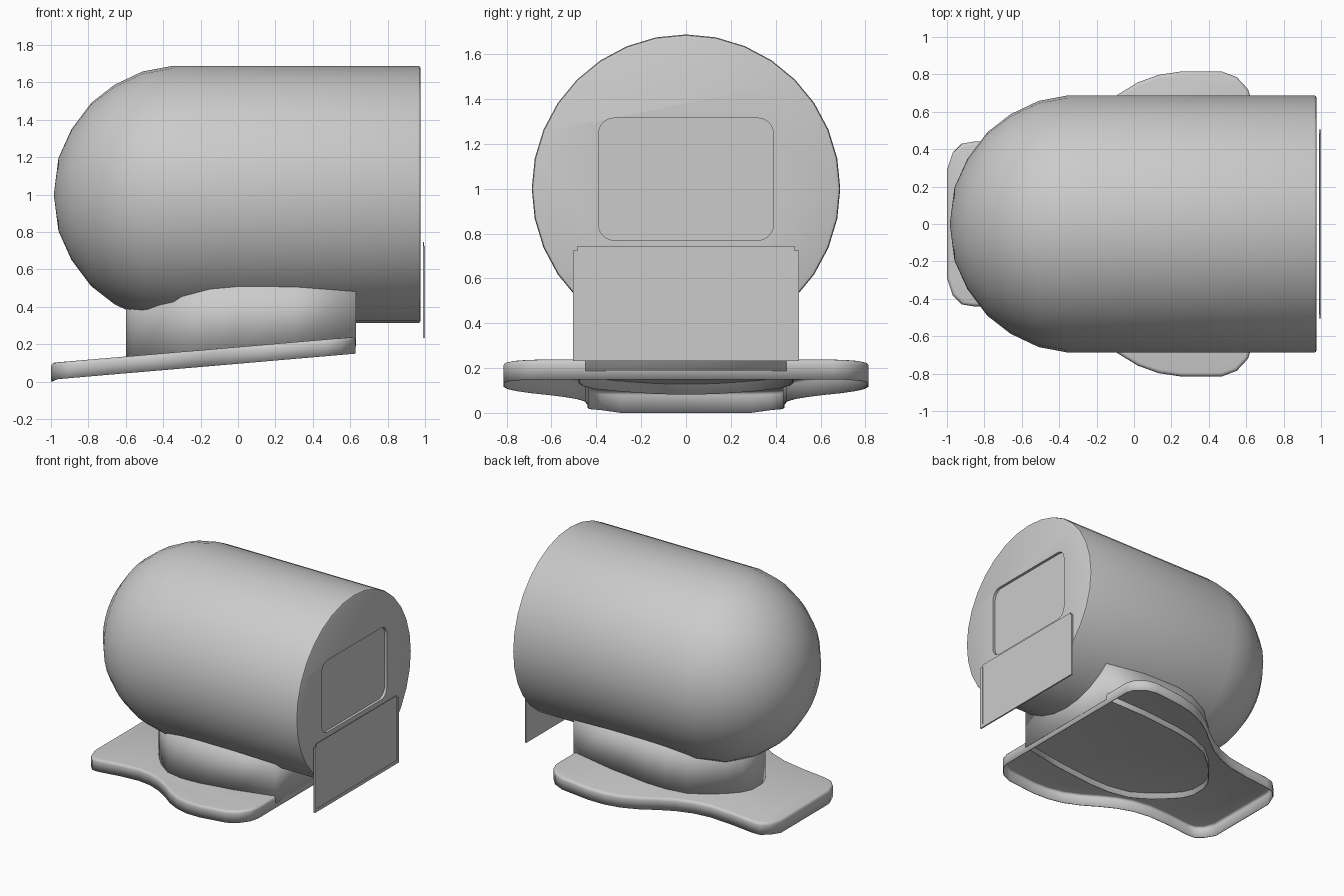
import bpy, bmesh, math

if "Cube" in bpy.data.objects:
    bpy.data.objects.remove(bpy.data.objects["Cube"])

grey = bpy.data.materials.new("plain grey")
grey.diffuse_color = (0.6, 0.6, 0.6, 1)
grey.use_nodes = True
grey.node_tree.nodes["Principled BSDF"].inputs["Base Color"].default_value = grey.diffuse_color


def slope(x):
    """Height of the tilted lower rim of the foot."""
    return 0.01 + (x + 1.0) * 0.0855


def smooth(ob, angle):
    bpy.ops.object.select_all(action='DESELECT')
    ob.select_set(True)
    bpy.context.view_layer.objects.active = ob
    bpy.ops.object.shade_smooth_by_angle(angle=math.radians(angle))


def finish(name, bm, angle=35):
    bmesh.ops.recalc_face_normals(bm, faces=bm.faces)
    me = bpy.data.meshes.new(name)
    bm.to_mesh(me)
    bm.free()
    ob = bpy.data.objects.new(name, me)
    bpy.context.collection.objects.link(ob)
    me.materials.append(grey)
    smooth(ob, angle)
    return ob


def prism(points, low, high):
    """Solid between two loops; low and high map a 2D point to 3D."""
    bm = bmesh.new()
    a = [bm.verts.new(low(*p)) for p in points]
    b = [bm.verts.new(high(*p)) for p in points]
    n = len(points)
    bottom = bm.faces.new(a)
    top = bm.faces.new(b)
    for i in range(n):
        j = (i + 1) % n
        bm.faces.new((a[i], a[j], b[j], b[i]))
    return bm, bottom, top


def mirrored(half):
    return half + [(x, -y) for x, y in reversed(half)]


def shell(ob, thickness):
    """Give an open sheet a thin wall on its inner side."""
    mod = ob.modifiers.new("wall", 'SOLIDIFY')
    mod.thickness = thickness
    mod.offset = -1


# Body: round housing with domed rear, turned about the x axis
profile = [(-0.985, 0), (-0.96, 0.195), (-0.89, 0.35), (-0.785, 0.49),
           (-0.66, 0.587), (-0.51, 0.658), (-0.35, 0.688), (0.962, 0.688),
           (0.972, 0.684), (0.977, 0.672), (0.977, 0)]
bm = bmesh.new()
SEG = 32
rings = []
for x, r in profile[1:-1]:
    rings.append([bm.verts.new((x, r * math.sin(2 * math.pi * k / SEG),
                                1 + r * math.cos(2 * math.pi * k / SEG)))
                  for k in range(SEG)])
tip = bm.verts.new((profile[0][0], 0, 1))
for k in range(SEG):
    j = (k + 1) % SEG
    bm.faces.new((tip, rings[0][k], rings[0][j]))
    for a, b in zip(rings, rings[1:]):
        bm.faces.new((a[k], b[k], b[j], a[j]))
bm.faces.new(rings[-1])
body = finish("body", bm)

# Recessed rounded window in the flat end
R = 0.07
window = []
for cy, cz, a0 in ((0.32, 1.245, 0), (-0.32, 1.245, 90),
                   (-0.32, 0.84, 180), (0.32, 0.84, 270)):
    for s in range(7):
        t = math.radians(a0 + 15 * s)
        window.append((cy + R * math.cos(t), cz + R * math.sin(t)))
bm, _, _ = prism(window, lambda y, z: (0.957, y, z), lambda y, z: (1.1, y, z))
cutter = finish("cutter", bm)
cutter.hide_render = True
mod = body.modifiers.new("cut", 'BOOLEAN')
mod.operation = 'DIFFERENCE'
mod.solver = 'EXACT'
mod.object = cutter
smooth(body, 35)
bpy.ops.object.modifier_apply(modifier=mod.name)
bpy.data.objects.remove(cutter)
smooth(body, 35)

# Neck: tube from inside the hollow foot up into the body
neck_half = [(0.631, 0.447), (0.3, 0.478), (0.0, 0.48), (-0.15, 0.463),
             (-0.3, 0.415), (-0.42, 0.32), (-0.51, 0.22), (-0.57, 0.14),
             (-0.6, 0.06)]
bm, bottom, top = prism(mirrored(neck_half), lambda x, y: (x, y, slope(x) + 0.038),
                        lambda x, y: (x, y, 0.56))
bmesh.ops.delete(bm, geom=[bottom, top], context='FACES_ONLY')
shell(finish("neck", bm), 0.006)

# Foot: tilted hollow shell, open below, with front wings and a narrow tail
foot_half = [(0.628, 0.66), (0.61, 0.72), (0.55, 0.785), (0.47, 0.815),
             (0.25, 0.815), (0.13, 0.797), (0.02, 0.757), (-0.09, 0.69),
             (-0.19, 0.61), (-0.29, 0.54), (-0.4, 0.485), (-0.52, 0.452),
             (-0.68, 0.44), (-0.86, 0.44), (-0.92, 0.43), (-0.97, 0.38),
             (-1.0, 0.29)]
bm, bottom, top = prism(mirrored(foot_half),
                        lambda x, y: (x, y, slope(x) - 0.01 * (x < -0.99)),
                        lambda x, y: (x, y, slope(x) + 0.09))
bmesh.ops.delete(bm, geom=[bottom], context='FACES_ONLY')
bmesh.ops.bevel(bm, geom=list(top.edges), offset=0.02, segments=3,
                profile=0.5, affect='EDGES')
shell(finish("foot", bm, 40), 0.006)


# Front plate with thin rails on the sides and bottom
def box(name, lo, hi):
    bm = bmesh.new()
    bmesh.ops.create_cube(bm, size=1)
    for v in bm.verts:
        v.co = [lo[i] if v.co[i] < 0 else hi[i] for i in range(3)]
    finish(name, bm)


box("front_plate", (0.989, -0.485, 0.24), (0.995, 0.485, 0.745))
box("plate_bottom_rail", (0.989, -0.48, 0.232), (1.0, 0.48, 0.255))
for side, y in (("left", -0.492), ("right", 0.492)):
    box("plate_rail_" + side, (0.989, y - 0.012, 0.232), (1.0, y + 0.012, 0.725))
